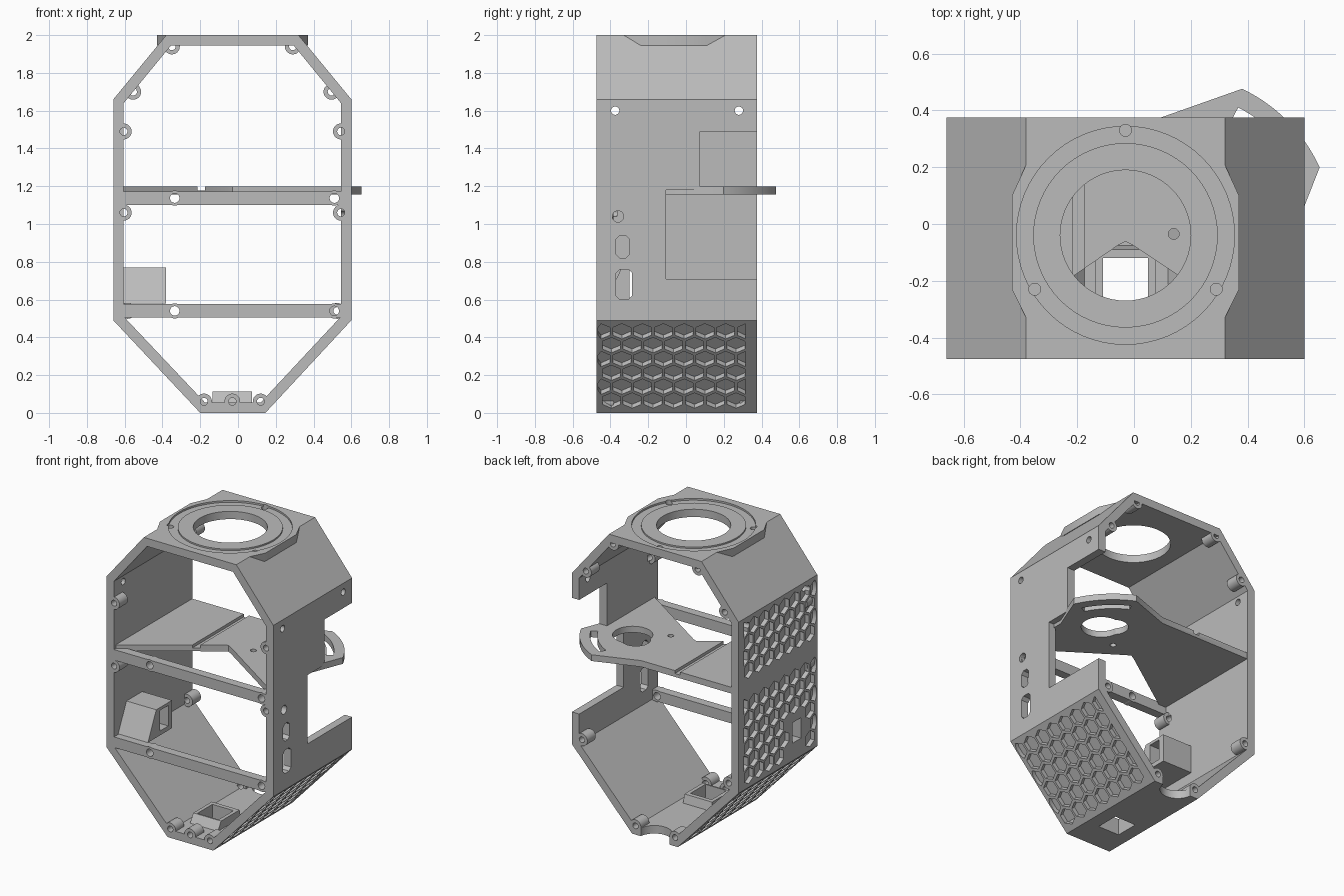
import bpy, bmesh, math
from mathutils import Matrix, Vector

cube = bpy.data.objects.get("Cube")
if cube:
    bpy.data.objects.remove(cube)

grey = bpy.data.materials.new("plain grey")
grey.use_nodes = True
grey.diffuse_color = (0.5, 0.5, 0.5, 1)
grey.node_tree.nodes["Principled BSDF"].inputs["Base Color"].default_value = (0.5, 0.5, 0.5, 1)

FRONT, BACK, MID = -0.475, 0.375, -0.03


def frame(u, v, w, origin=(0, 0, 0)):
    m = Matrix((u, v, w)).transposed().to_4x4()
    m.translation = Vector(origin)
    return m


# Profile planes: named after the extrusion axis
AX = frame((0, 1, 0), (0, 0, 1), (1, 0, 0))
AY = frame((1, 0, 0), (0, 0, 1), (0, 1, 0))
AZ = frame((1, 0, 0), (0, 1, 0), (0, 0, 1))


def prism(bm, m, pts, a, b):
    lo = [bm.verts.new(m @ Vector((u, v, a))) for u, v in pts]
    hi = [bm.verts.new(m @ Vector((u, v, b))) for u, v in pts]
    bm.faces.new(lo)
    bm.faces.new(hi)
    n = len(pts)
    for i in range(n):
        j = (i + 1) % n
        bm.faces.new((lo[i], lo[j], hi[j], hi[i]))


def arc(x, y, r, start=0, end=360, n=32):
    steps = n if end - start == 360 else n + 1
    angles = [math.radians(start + (end - start) * i / n) for i in range(steps)]
    return [(x + r * math.cos(t), y + r * math.sin(t)) for t in angles]


def rect(u0, v0, u1, v1, c=0.0):
    if not c:
        return [(u0, v0), (u1, v0), (u1, v1), (u0, v1)]
    return [(u0 + c, v0), (u1 - c, v0), (u1, v0 + c), (u1, v1 - c),
            (u1 - c, v1), (u0 + c, v1), (u0, v1 - c), (u0, v0 + c)]


def make(name, prisms):
    bm = bmesh.new()
    for p in prisms:
        prism(bm, *p)
    bmesh.ops.recalc_face_normals(bm, faces=bm.faces)
    me = bpy.data.meshes.new(name)
    bm.to_mesh(me)
    bm.free()
    me.materials.append(grey)
    ob = bpy.data.objects.new(name, me)
    bpy.context.scene.collection.objects.link(ob)
    return ob


def cut(ob, *groups):
    """Subtract each group of separate prisms in turn."""
    for group in groups:
        cutter = make("cutter", group)
        cutter.hide_render = True
        mod = ob.modifiers.new("cut", "BOOLEAN")
        mod.operation, mod.solver, mod.object = "DIFFERENCE", "EXACT", cutter
        bpy.context.view_layer.update()
        result = bpy.data.meshes.new_from_object(ob.evaluated_get(bpy.context.evaluated_depsgraph_get()))
        ob.modifiers.clear()
        ob.data = result
        bpy.data.objects.remove(cutter)


def hexes(m, rows, pitch, skip=lambda u, v: False):
    """Honeycomb recesses on a wall, clipped at its margins."""
    out = []
    for i, v in enumerate(rows):
        for k in range(8):
            u = -0.395 + 0.11 * k - (0.055 if i % 2 else 0)
            if u > 0.33 or skip(u, v):
                continue
            pts = [(min(max(p, -0.465), 0.315), q)
                   for p, q in [(u + 0.055 * math.sin(math.radians(60 * s)),
                                 v + 0.055 * math.cos(math.radians(60 * s))) for s in range(6)]]
            out.append((m, pts, -0.03, 0.02))
    return out


# Main shell
outer = [(-0.2, 0), (0.145, 0), (0.6, 0.49), (0.6, 1.66),
         (0.32, 2), (-0.38, 2), (-0.66, 1.66), (-0.66, 0.49)]
inner = [(-0.175, 0.055), (0.12, 0.055), (0.545, 0.51), (0.545, 1.64),
         (0.295, 1.945), (-0.355, 1.945), (-0.605, 1.64), (-0.605, 0.51)]
shell = make("main_shell", [(AY, outer, FRONT, BACK)])
cut(shell, [(AY, inner, -1, 1)])

# Honeycomb on the left-hand wall and both lower slopes
slope = Vector((0.455, 0, 0.49)).normalized()
rows = [0.089 + 0.1 * i for i in range(6)]
for s, x in ((1, 0.145), (-1, -0.2)):
    m = frame((0, 1, 0), (s * slope.x, 0, slope.z), (s * slope.z, 0, -slope.x), (x, 0, 0))
    cut(shell, hexes(m, rows, 0.1))
side = frame((0, 1, 0), (0, 0, 1), (-1, 0, 0), (-0.66, 0, 0))
wall_rows = [0.57 + 0.097 * i for i in range(6)]
cut(shell, hexes(side, wall_rows, 0.097, lambda u, v: abs(u + 0.255) < 0.1 and abs(v - 0.68) < 0.12))
cut(shell, hexes(side, [1.29 + 0.097 * i for i in range(4)], 0.097))

# Side wall openings, screw holes and connector slots
notch = [(-0.105, 0.71), (0.5, 0.71), (0.5, 1.49), (0.075, 1.49), (0.075, 1.18), (-0.105, 1.18)]
socket = (AX, rect(-0.3, 0.61, -0.21, 0.75), -0.8, -0.3)
cut(shell, [(AX, notch, 0.5, 0.7), socket,
            (AX, arc(-0.36, 1.04, 0.03), 0.5, 0.7),
            (AX, rect(-0.37, 0.82, -0.3, 0.94, 0.02), 0.5, 0.7),
            (AX, rect(-0.37, 0.6, -0.285, 0.76, 0.02), 0.5, 0.7)]
    + [(AX, arc(y, 1.6, 0.022), a, a + 0.2) for y in (-0.375, 0.28) for a in (-0.75, 0.5)])

# Bottom opening and rear scallop
floor_hole = (AZ, rect(-0.11, -0.28, 0.05, -0.12), -0.1, 0.3)
cut(shell, [floor_hole, (AZ, arc(MID, 0.385, 0.11), -0.1, 0.2)])

# Top flange lug
half = [(0.345, FRONT), (0.345, -0.34), (0.4, -0.23), (0.4, 0.1), (0.345, 0.22), (0.345, BACK)]
lug = make("top_flange", [(AZ, [(MID + x, y) for x, y in half] + [(MID - x, y) for x, y in half[::-1]],
                           1.945, 2)])
bore = (AZ, arc(MID, -0.04, 0.23, n=64), 1.8, 2.1)
screws = [(AZ, arc(x, y, 0.021), 1.96, 2.1) for x, y in ((MID, 0.33), (-0.35, -0.23), (0.29, -0.23))]
for ob in (shell, lug):
    cut(ob, [(AZ, arc(MID, -0.04, 0.384, n=64), 1.988, 2.1)], [bore], screws)
ring = make("top_ring", [(AZ, arc(MID, -0.04, 0.325, n=64), 1.97, 1.998)])
cut(ring, [bore])

# Screw bosses at the front and back edges
mid_bosses = [(x, z) for x in (-0.605, 0.545) for z in (1.49, 1.06)]
bottom_bosses = [(-0.18, 0.06), (0.12, 0.06)]
rear_bosses = [(-0.35, 1.94), (0.29, 1.94), (-0.555, 1.7), (0.495, 1.7), (-0.585, 0.54), (0.525, 0.54)]
spots = ([(x, z, FRONT) for x, z in mid_bosses + bottom_bosses + [(MID, 0.06)]]
         + [(x, z, BACK - 0.09) for x, z in bottom_bosses + rear_bosses])
bosses = make("screw_bosses", [(AY, arc(x, z, 0.042), y, y + 0.09) for x, z, y in spots])
pins = [(AY, arc(x, z, 0.02, n=16), y - 0.02, y + 0.11) for x, z, y in spots]
for ob in (bosses, shell):
    cut(ob, pins)

# Front crossbars with screw pads
for name, z in (("upper_crossbar", 1.137), ("lower_crossbar", 0.54)):
    bar = make(name, [(AY, rect(-0.63, z - 0.036, 0.57, z + 0.036), FRONT, -0.415)])
    cut(bar, [(AY, arc(x, z, 0.025), -0.6, -0.3) for x in (-0.335, 0.51)])
    pads = make(name + "_pads", [(AY, arc(x, z, 0.04), FRONT, -0.415) for x in (-0.335, 0.51)])
    cut(pads, [(AY, arc(x, z, 0.025), -0.6, -0.3) for x in (-0.335, 0.51)])

# Shelf with V front, swung arm and arc slot
px, py = 0.14, -0.035
plan = ([(-0.62, -0.465), (-0.055, -0.074), (MID, -0.062), (-0.005, -0.074), (0.56, -0.45),
         (0.56, -0.04)] + arc(px, py, 0.565, 24.5, 64.8) + [(0.08, 0.37), (-0.62, 0.37)])
shelf = make("shelf", [(AZ, plan, 1.155, 1.198)])
slot = arc(px, py, 0.5, 27, 63) + arc(px, py, 0.455, 27, 63)[::-1]
cut(shelf,
    [(AZ, arc(0.34, 0.09, 0.125, n=48), 1, 1.3), (AZ, arc(px, py, 0.019), 1, 1.3), (AZ, slot, 1, 1.3)],
    [(AZ, arc(0.28, 0.14, 0.09), 1, 1.3)],
    [(AZ, rect(-0.215, -0.6, -0.175, 0.6), 1.178, 1.3)])

# Side socket with a sloped front
box = make("side_socket", [(AX, [(-0.43, 0.58), (-0.17, 0.58), (-0.17, 0.77), (-0.34, 0.77)], -0.63, -0.38)])
cut(box, [socket])

# Floor socket with sloped ends
tray = make("floor_socket", [(AX, [(-0.34, 0.03), (-0.07, 0.03), (-0.09, 0.112), (-0.29, 0.112)], -0.135, 0.075)])
cut(tray, [floor_hole])

for ob in (shell, lug, ring, bosses, shelf):
    bpy.ops.object.select_all(action="DESELECT")
    ob.select_set(True)
    bpy.context.view_layer.objects.active = ob
    bpy.ops.object.shade_smooth_by_angle(angle=math.radians(30))
